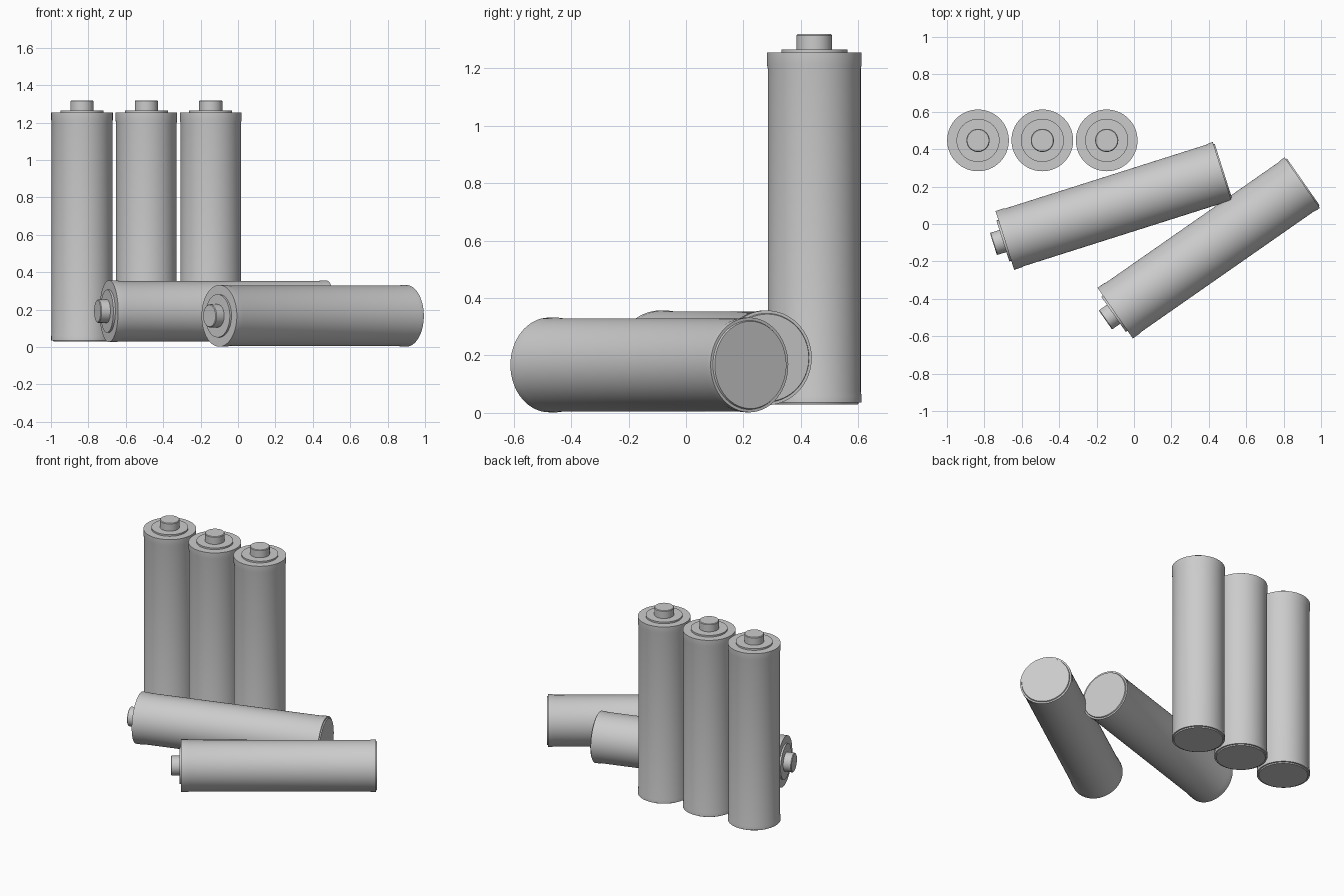
import bpy, bmesh, math
from mathutils import Matrix, Vector

if "Cube" in bpy.data.objects:
    bpy.data.objects.remove(bpy.data.objects["Cube"])

grey = bpy.data.materials.new("plain grey")
grey.diffuse_color = (0.6, 0.6, 0.6, 1)
grey.use_nodes = True
grey.node_tree.nodes["Principled BSDF"].inputs["Base Color"].default_value = grey.diffuse_color

SEGMENTS = 64
# radius, height along the cell, starting from the flat base
CASE = [(0, 0), (0.152, 0), (0.155, 0.007), (0.165, 0.007), (0.165, 0.03), (0.162, 0.045),
        (0.162, 1.17), (0.165, 1.185), (0.165, 1.226), (0, 1.226)]
COLLAR = [(0, 1.22), (0.115, 1.22), (0.115, 1.237), (0, 1.237)]
TERMINAL = [(0, 1.23), (0.062, 1.23), (0.062, 1.286), (0.058, 1.29), (0, 1.29)]


def lathe(name, profile, matrix):
    """Spin a radius/height profile about its axis."""
    bm = bmesh.new()
    verts = [bm.verts.new((r, 0, z)) for r, z in profile]
    edges = [bm.edges.new(pair) for pair in zip(verts, verts[1:])]
    bmesh.ops.spin(bm, geom=verts + edges, cent=(0, 0, 0), axis=(0, 0, 1),
                   angle=math.tau, steps=SEGMENTS, use_duplicate=False)
    bmesh.ops.remove_doubles(bm, verts=bm.verts, dist=1e-5)
    bmesh.ops.recalc_face_normals(bm, faces=bm.faces)
    mesh = bpy.data.meshes.new(name)
    bm.to_mesh(mesh)
    bm.free()
    mesh.materials.append(grey)
    obj = bpy.data.objects.new(name, mesh)
    bpy.context.collection.objects.link(obj)
    obj.matrix_world = matrix
    bpy.ops.object.select_all(action='DESELECT')
    obj.select_set(True)
    bpy.context.view_layer.objects.active = obj
    bpy.ops.object.shade_smooth_by_angle(angle=math.radians(25))


def battery(name, base, direction):
    """Place a cell with its base centre at a point, terminal along direction."""
    turn = Vector((0, 0, 1)).rotation_difference(Vector(direction)).to_matrix().to_4x4()
    matrix = Matrix.Translation(base) @ turn
    for part, profile in (("case", CASE), ("collar", COLLAR), ("terminal", TERMINAL)):
        lathe(f"{name}_{part}", profile, matrix)


# row of standing cells
for i in range(3):
    battery(f"standing_battery_{i + 1}", (-0.834 + 0.344 * i, 0.447, 0.029), (0, 0, 1))

# two cells lying down
for name, base, degrees in (("rear_lying_battery", (0.478, 0.283, 0.192), 17.6),
                            ("front_lying_battery", (0.905, 0.225, 0.167), 34.9)):
    a = math.radians(degrees)
    battery(name, base, (-math.cos(a), -math.sin(a), 0))
